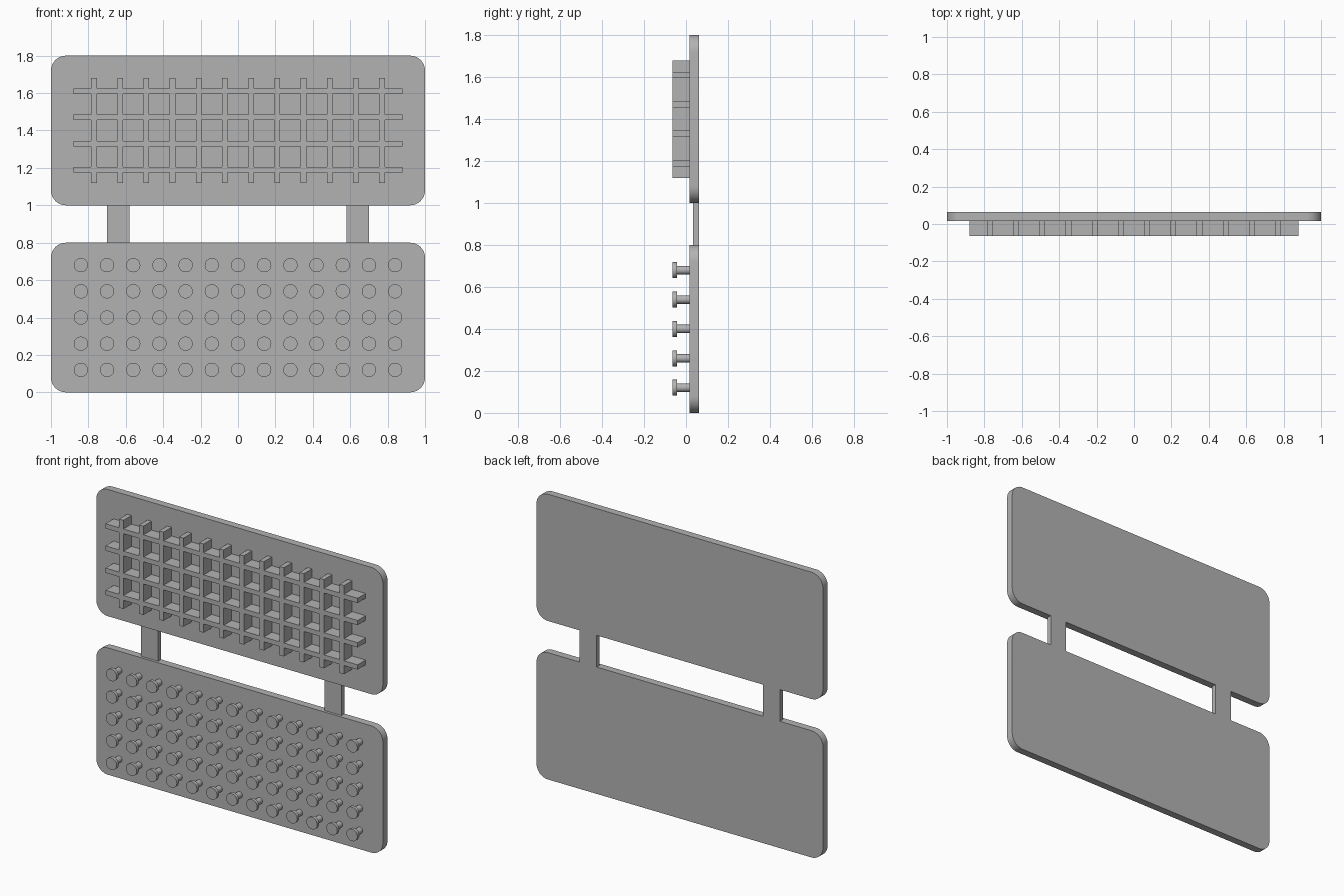
import bpy
import bmesh
from math import pi, cos, sin
from mathutils import Matrix, Vector

if "Cube" in bpy.data.objects:
    bpy.data.objects.remove(bpy.data.objects["Cube"], do_unlink=True)

FRONT, FACE, BACK = -0.064, 0.016, 0.063   # pin/bar tips, board face, board back
PITCH, BAR = 0.14, 0.03

grey = bpy.data.materials.new("plain grey")
grey.use_nodes = True
grey.diffuse_color = (0.45, 0.45, 0.45, 1)
grey.node_tree.nodes["Principled BSDF"].inputs["Base Color"].default_value = grey.diffuse_color


def finish(bm, name, smooth=True):
    bmesh.ops.recalc_face_normals(bm, faces=bm.faces)
    mesh = bpy.data.meshes.new(name)
    bm.to_mesh(mesh)
    bm.free()
    mesh.materials.append(grey)
    obj = bpy.data.objects.new(name, mesh)
    bpy.context.collection.objects.link(obj)
    if smooth:
        bpy.ops.object.select_all(action="DESELECT")
        obj.select_set(True)
        bpy.context.view_layer.objects.active = obj
        bpy.ops.object.shade_smooth_by_angle()
    return obj


def extrude_y(bm, faces, depth):
    geom = bmesh.ops.extrude_face_region(bm, geom=faces, use_keep_orig=True)["geom"]
    verts = [g for g in geom if isinstance(g, bmesh.types.BMVert)]
    bmesh.ops.translate(bm, verts=verts, vec=(0, depth, 0))


# Rounded rectangular boards
def board(name, z_mid, half_w=1.0, half_h=0.4, radius=0.08, steps=10):
    bm = bmesh.new()
    outline = []
    for quarter, (sx, sz) in enumerate([(1, 1), (-1, 1), (-1, -1), (1, -1)]):
        for i in range(steps + 1):
            a = (quarter + i / steps) * pi / 2
            outline.append(bm.verts.new((sx * (half_w - radius) + radius * cos(a), FACE,
                                         z_mid + sz * (half_h - radius) + radius * sin(a))))
    extrude_y(bm, [bm.faces.new(outline)], BACK - FACE)
    finish(bm, name)


board("lower_board", 0.4)
board("upper_board", 1.4)

# Straps joining the boards, flush with the back
for side, x in (("left", 0.64), ("right", -0.64)):
    bm = bmesh.new()
    y0 = 0.033
    bmesh.ops.create_cube(bm, size=1, matrix=Matrix.Translation((x, (y0 + BACK) / 2, 0.9))
                          @ Matrix.Diagonal((0.12, BACK - y0, 0.2, 1)))
    finish(bm, side + "_strap", smooth=False)


# Lattice of crossing bars, extruded from one flat pattern
def breaks(count, mid, half):
    centres = [mid + (i - (count - 1) / 2) * PITCH for i in range(count)]
    edges = [c + s * BAR / 2 for c in centres for s in (-1, 1)]
    return [mid - half] + edges + [mid + half]


xs, zs = breaks(12, 0, 0.88), breaks(4, 1.4, 0.28)
bm = bmesh.new()
grid = [[bm.verts.new((x, FRONT, z)) for z in zs] for x in xs]
faces = []
for i in range(len(xs) - 1):
    for j in range(len(zs) - 1):
        if i % 2 or j % 2:
            faces.append(bm.faces.new((grid[i][j], grid[i + 1][j],
                                       grid[i + 1][j + 1], grid[i][j + 1])))
bmesh.ops.delete(bm, geom=[v for v in bm.verts if not v.link_faces], context="VERTS")
extrude_y(bm, faces, FACE - FRONT)
finish(bm, "bar_lattice", smooth=False)


# Rows of headed pins
def cylinder(bm, x, z, radius, y0, y1):
    bmesh.ops.create_cone(bm, cap_ends=True, segments=24, radius1=radius, radius2=radius,
                          depth=y1 - y0, matrix=Matrix.Translation((x, (y0 + y1) / 2, z))
                          @ Matrix.Rotation(pi / 2, 4, "X"))


bm = bmesh.new()
for col in range(-6, 7):
    for row in range(-2, 3):
        x, z = col * PITCH, 0.4 + row * PITCH
        cylinder(bm, x, z, 0.038, FRONT, FRONT + 0.02)
        cylinder(bm, x, z, 0.02, FRONT + 0.02, FACE)
finish(bm, "pins")
